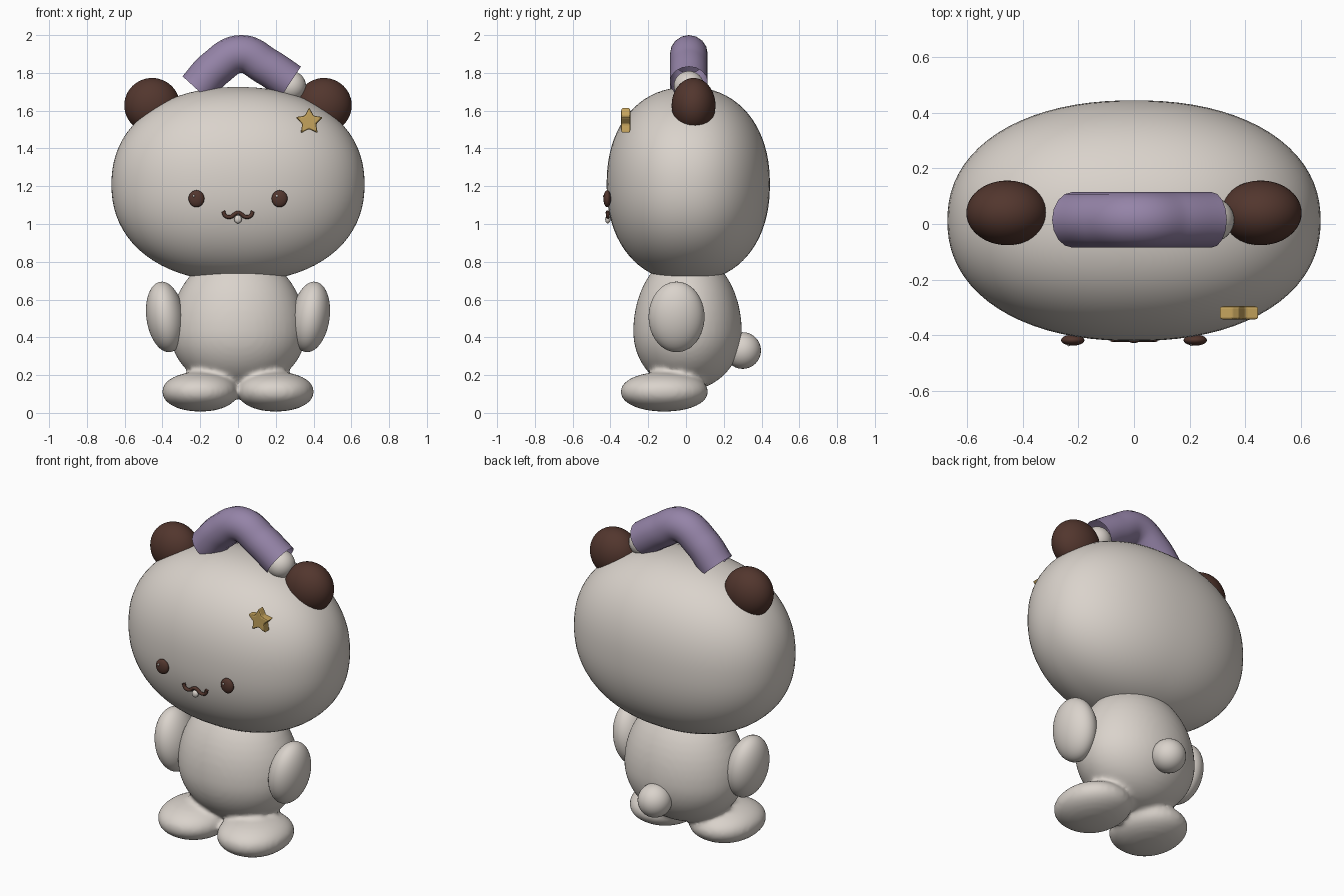
import bpy, bmesh, math
from mathutils import Vector, Matrix

cube = bpy.data.objects.get("Cube")
if cube:
    bpy.data.objects.remove(cube, do_unlink=True)


def material(name, rgb):
    m = bpy.data.materials.new(name)
    m.use_nodes = True
    m.diffuse_color = (*rgb, 1)
    bsdf = next(n for n in m.node_tree.nodes if n.type == 'BSDF_PRINCIPLED')
    bsdf.inputs["Base Color"].default_value = (*rgb, 1)
    return m


CREAM = material("warm cream", (0.70, 0.65, 0.60))
BROWN = material("dark brown", (0.085, 0.037, 0.027))
PURPLE = material("soft purple", (0.30, 0.23, 0.39))
GOLD = material("gold", (0.56, 0.37, 0.11))


def finish(name, bm, mat, smooth=True):
    bmesh.ops.recalc_face_normals(bm, faces=bm.faces)
    for f in bm.faces:
        f.smooth = smooth
    mesh = bpy.data.meshes.new(name)
    bm.to_mesh(mesh)
    bm.free()
    mesh.materials.append(mat)
    obj = bpy.data.objects.new(name, mesh)
    bpy.context.collection.objects.link(obj)
    return obj


def add_blob(bm, centre, radii, power=2, tilt=0, low=None, segs=48):
    """Superellipsoid; low gives a different radius below the middle."""
    new = bmesh.ops.create_uvsphere(bm, u_segments=segs, v_segments=segs // 2, radius=1)
    turn = Matrix.Rotation(tilt, 3, 'Y')
    for v in new["verts"]:
        p = v.co / sum(abs(c) ** power for c in v.co) ** (1 / power)
        rz = low if low and p.z < 0 else radii[2]
        v.co = turn @ Vector((p.x * radii[0], p.y * radii[1], p.z * rz)) + Vector(centre)


def blob(name, centre, radii, mat, **kw):
    bm = bmesh.new()
    add_blob(bm, centre, radii, **kw)
    return finish(name, bm, mat)


def tube(name, points, radius, mat, sides, caps):
    """Round tube along a smooth curve, turned into a mesh."""
    cu = bpy.data.curves.new(name, 'CURVE')
    cu.dimensions = '3D'
    cu.bevel_depth = radius
    cu.bevel_resolution = sides
    cu.use_fill_caps = caps
    cu.resolution_u = 10
    sp = cu.splines.new('BEZIER')
    sp.bezier_points.add(len(points) - 1)
    for bp, p in zip(sp.bezier_points, points):
        bp.co = p
        bp.handle_left_type = bp.handle_right_type = 'AUTO'
    temp = bpy.data.objects.new(name + " path", cu)
    bpy.context.collection.objects.link(temp)
    bpy.context.view_layer.update()
    mesh = bpy.data.meshes.new_from_object(temp.evaluated_get(bpy.context.evaluated_depsgraph_get()))
    bpy.data.objects.remove(temp, do_unlink=True)
    mesh.name = name
    mesh.materials.clear()
    mesh.materials.append(mat)
    for f in mesh.polygons:
        f.use_smooth = True
        f.material_index = 0
    obj = bpy.data.objects.new(name, mesh)
    bpy.context.collection.objects.link(obj)
    return obj


# Head
blob("head", (0, 0.012, 1.21), (0.67, 0.432, 0.515), CREAM, power=2.2, segs=80)

# Body and feet, melted together
bm = bmesh.new()
add_blob(bm, (0, 0.008, 0.43), (0.36, 0.288, 0.42), low=0.31)
for side in (-1, 1):
    add_blob(bm, (side * 0.2, -0.115, 0.112), (0.202, 0.232, 0.105), power=2.1)
body = finish("body_and_feet", bm, CREAM)
remesh = body.modifiers.new("merge", 'REMESH')
remesh.mode = 'VOXEL'
remesh.voxel_size = 0.014
remesh.use_smooth_shade = True
blend = body.modifiers.new("blend", 'SMOOTH')
blend.factor = 0.5
blend.iterations = 10

# Tail
blob("tail", (0, 0.3, 0.33), (0.097, 0.097, 0.097), CREAM, segs=32)

# Paired parts
for side, word in ((-1, "right"), (1, "left")):
    blob(word + "_arm", (side * 0.385, -0.05, 0.508), (0.1, 0.148, 0.188), CREAM,
         tilt=side * math.radians(8))
    blob(word + "_ear", (side * 0.455, 0.04, 1.628), (0.147, 0.116, 0.145), BROWN)
    blob(word + "_eye", (side * 0.22, -0.417, 1.134), (0.042, 0.02, 0.045), BROWN, segs=24)
    blob(word + "_eye_glint", (side * 0.22 - 0.014, -0.434, 1.148), (0.006, 0.005, 0.007),
         CREAM, segs=12)

# Mouth and tongue
half = [(0.078, 1.068), (0.068, 1.044), (0.038, 1.038), (0.018, 1.052)]
path = [(-x, -0.414, z) for x, z in half] + [(0, -0.416, 1.06)]
path += [(x, -0.414, z) for x, z in reversed(half)]
tube("mouth", path, 0.01, BROWN, 2, True)
blob("tongue", (0, -0.414, 1.025), (0.02, 0.014, 0.022), CREAM, segs=16)

# Arched handle on top, open at its ends, with a ball in one end
arch = [(-0.22, 0.015, 1.715), (-0.12, 0.015, 1.825), (0.015, 0.015, 1.9),
        (0.15, 0.015, 1.835), (0.278, 0.015, 1.75)]
tube("top_tube", arch, 0.1, PURPLE, 6, False)
blob("tube_ball", (0.28, 0.015, 1.73), (0.08, 0.08, 0.08), CREAM, segs=32)

# Star clip with rounded edges
bm = bmesh.new()
ring = []
for i in range(10):
    a = math.pi / 2 + i * math.pi / 5
    r = 0.076 if i % 2 == 0 else 0.039
    ring.append(bm.verts.new((0.377 + r * math.cos(a), -0.343, 1.542 + r * math.sin(a))))
face = bm.faces.new(ring)
back = bmesh.ops.extrude_face_region(bm, geom=[face])
bmesh.ops.translate(bm, vec=(0, 0.048, 0),
                    verts=[g for g in back["geom"] if isinstance(g, bmesh.types.BMVert)])
star = finish("star_clip", bm, GOLD, smooth=False)
bevel = star.modifiers.new("round", 'BEVEL')
bevel.width = 0.008
bevel.segments = 2
